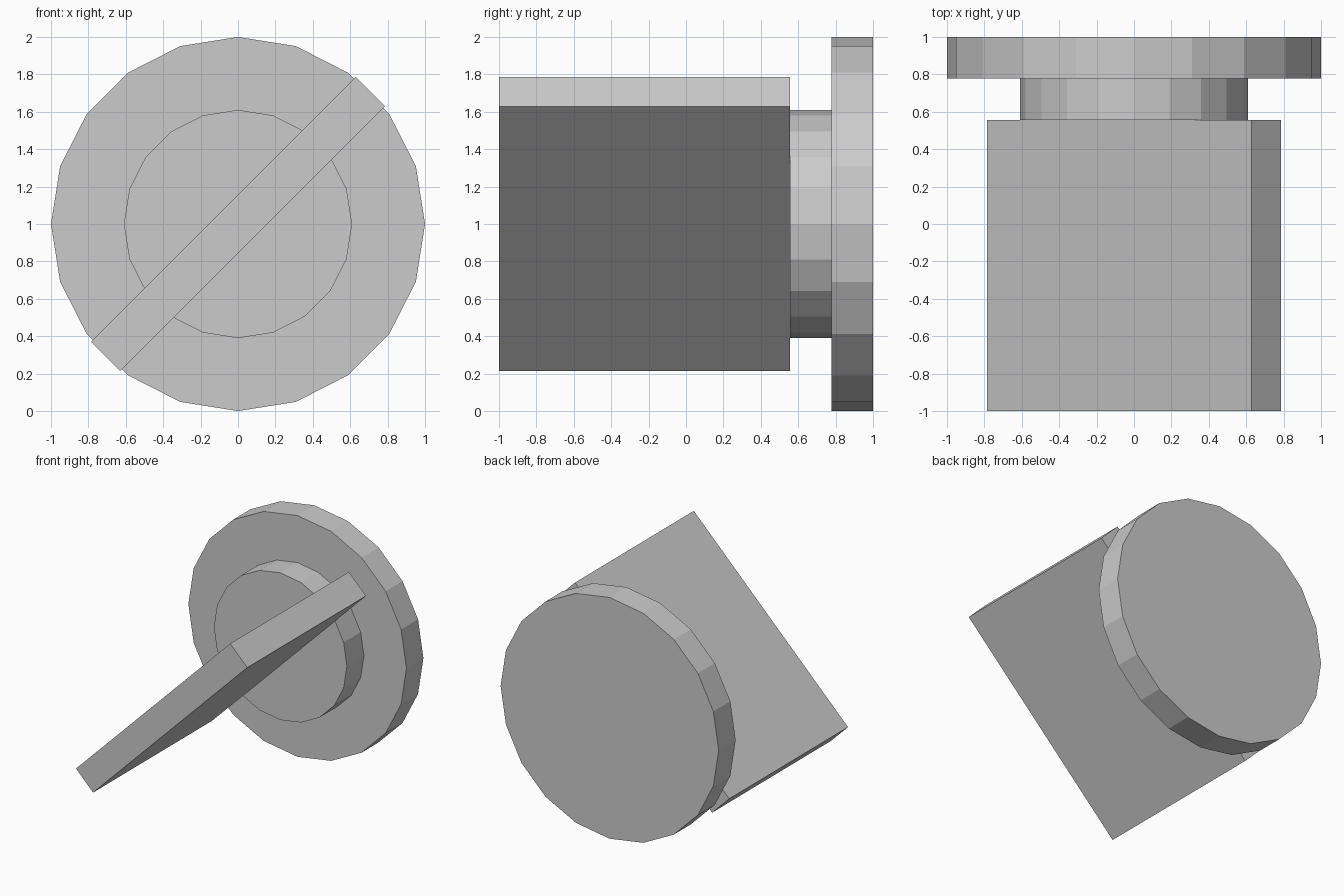
import bpy
from math import radians

if "Cube" in bpy.data.objects:
    bpy.data.objects.remove(bpy.data.objects["Cube"])


def disc(name, radius, y0, y1):
    """Flat-faced 20-sided disc lying along the y axis."""
    bpy.ops.mesh.primitive_cylinder_add(
        vertices=20, radius=radius, depth=y1 - y0,
        location=(0, (y0 + y1) / 2, 1), rotation=(radians(90), 0, 0))
    bpy.context.object.name = name


# Round head and narrower collar
disc("head", 1.0, 0.778, 1.0)
disc("collar", 0.61, 0.555, 0.778)

# Flat blade, tilted 45 degrees about the y axis
y0, y1 = -1.0, 0.555
bpy.ops.mesh.primitive_cube_add(
    size=1, location=(0, (y0 + y1) / 2, 1), rotation=(0, radians(-45), 0))
blade = bpy.context.object
blade.name = "blade"
blade.scale = (2.0, y1 - y0, 0.222)
